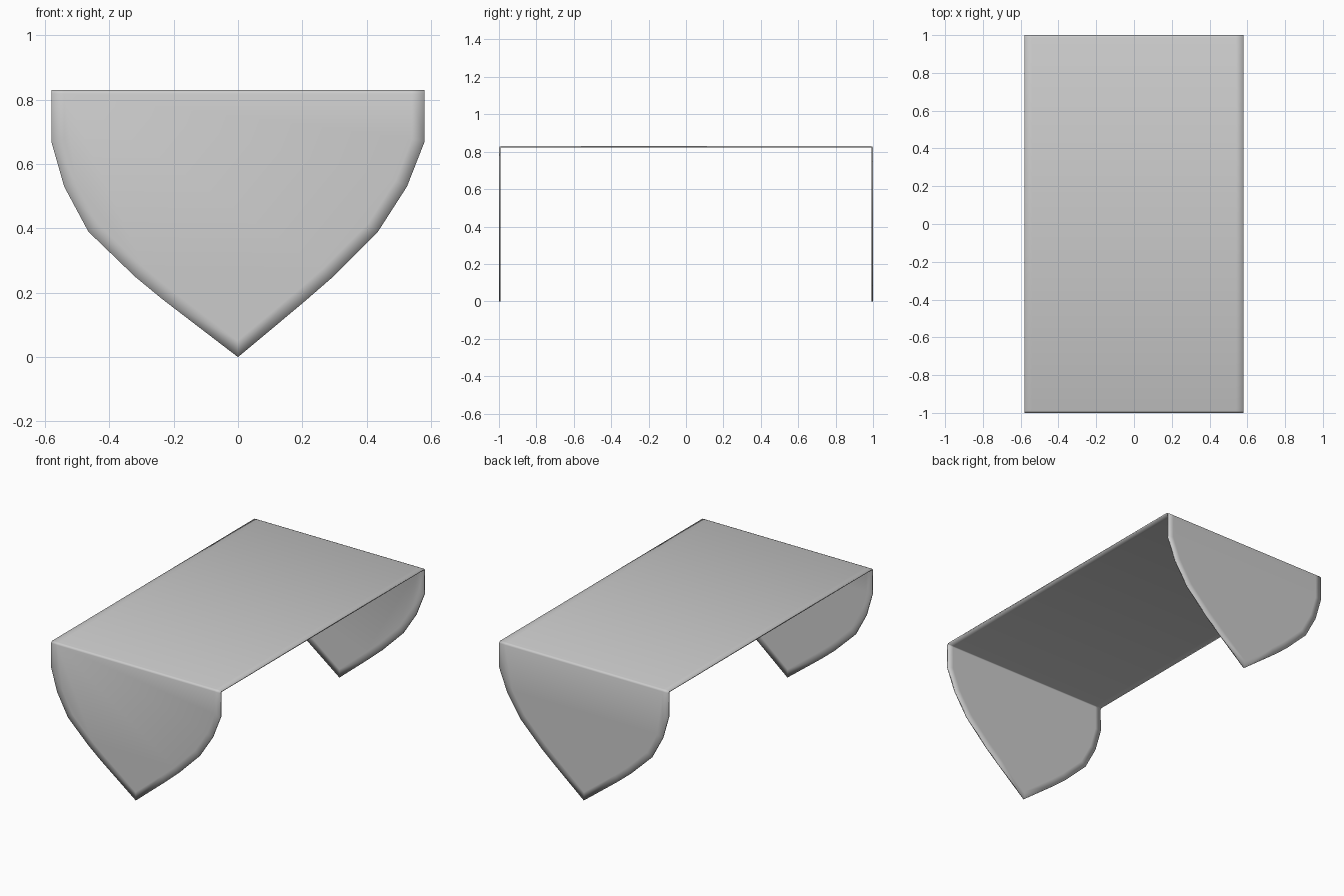
import bpy, bmesh

if "Cube" in bpy.data.objects:
    bpy.data.objects.remove(bpy.data.objects["Cube"])

H, W = 0.83, 0.58
# End panel outline below the bend: left side down to the tip, up the right side
outline = [(-W, 0.67), (-0.54, 0.53), (-0.465, 0.39), (-0.32, 0.25), (-0.235, 0.18),
           (0, 0), (0.2, 0.167), (0.29, 0.245), (0.435, 0.39), (0.525, 0.53), (W, 0.67)]

bm = bmesh.new()
top = {(sx, sy): bm.verts.new((sx * W, sy, H)) for sx in (-1, 1) for sy in (-1, 1)}

# Flat top sheet
bm.faces.new([top[-1, -1], top[1, -1], top[1, 1], top[-1, 1]])

# Pointed end flaps
for sy in (-1, 1):
    loop = [top[1, sy], top[-1, sy]] + [bm.verts.new((x, sy, z)) for x, z in outline]
    bm.faces.new(loop if sy < 0 else loop[::-1])

# Small rounded bends
bends = [e for e in bm.edges if not e.is_boundary]
bmesh.ops.bevel(bm, geom=bends, offset=0.012, segments=2, profile=0.5, affect='EDGES')

# Narrow border that carries the soft edge shading
bmesh.ops.inset_region(bm, faces=bm.faces[:], thickness=0.04,
                       use_boundary=True, use_even_offset=True)
for f in bm.faces:
    f.smooth = True

mesh = bpy.data.meshes.new("folded_sheet")
bm.to_mesh(mesh)
bm.free()
sheet = bpy.data.objects.new("folded_sheet", mesh)
bpy.context.collection.objects.link(sheet)

# Sheet thickness, grown inward
solid = sheet.modifiers.new("thickness", 'SOLIDIFY')
solid.thickness = 0.008
solid.offset = -1
